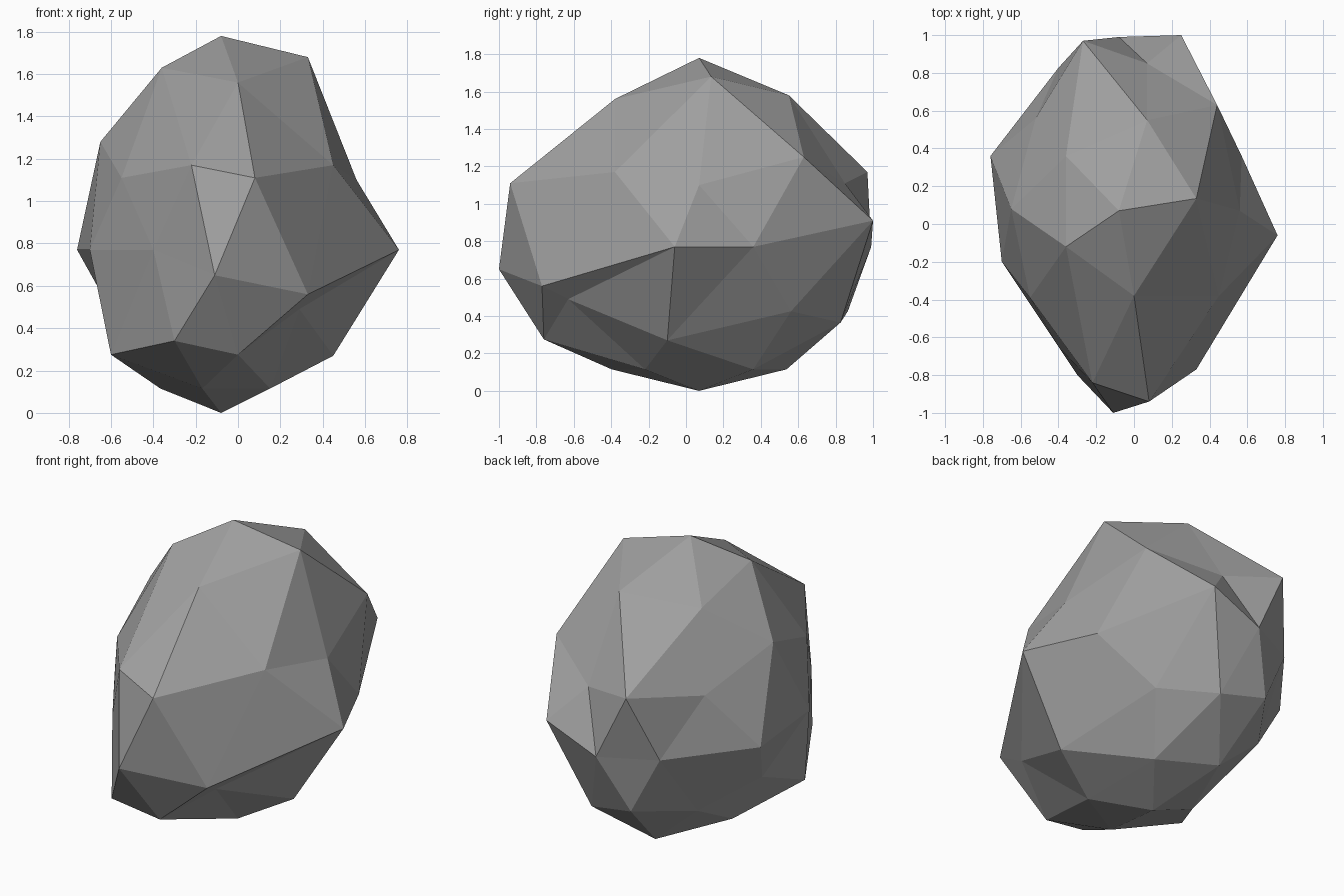
import bpy
from math import cos, sin, radians, sqrt
from mathutils import Vector

default_cube = bpy.data.objects.get("Cube")
if default_cube:
    bpy.data.objects.remove(default_cube, do_unlink=True)

# One flat stone colour
stone_grey = bpy.data.materials.new("stone_grey")
stone_grey.use_nodes = True
colour = (0.35, 0.35, 0.35, 1)
stone_grey.diffuse_color = colour
stone_grey.node_tree.nodes["Principled BSDF"].inputs["Base Color"].default_value = colour

# Boulder: a faceted ball, stretched into an egg, then chipped
bpy.ops.mesh.primitive_ico_sphere_add(subdivisions=2, radius=1)
boulder = bpy.context.object
boulder.name = "boulder"
mesh = boulder.data
mesh.materials.append(stone_grey)

centre = Vector((-0.08, 0.07, 0.77))
egg = Vector((0.545, 0.935, 0.77))
directions = [v.co.normalized() for v in mesh.vertices]
for v, d in zip(mesh.vertices, directions):
    v.co = centre + d * egg


def chip(height, angle, corner):
    """Move the corner that lies at this height and angle on the ball."""
    r = sqrt(max(0, 1 - height * height))
    aim = Vector((r * cos(radians(angle)), r * sin(radians(angle)), height))
    nearest = max(range(len(directions)), key=lambda i: directions[i].dot(aim))
    mesh.vertices[nearest].co = corner


def chip_ring(height, start, step, corners):
    """Move corners counter-clockwise around one ring; None keeps the egg shape."""
    for i, corner in enumerate(corners):
        if corner:
            chip(height, start + i * step, corner)


LOW, MID, HIGH = 0.4472, 0.5257, 0.8507

# Crown
chip(1, 0, (-.08, .07, 1.78))
chip_ring(HIGH, 0, 72, [
    (.33, .135, 1.68), (.07, .55, 1.58), (-.36, .36, 1.52),
    (-.36, -.12, 1.63), (0, -.38, 1.56)])

# Shoulder
chip_ring(MID, 36, 72, [
    (.44, .63, 1.25), (-.27, .97, 1.17), (-.65, .08, 1.28),
    (-.22, -.84, 1.17), (.45, -.38, 1.17)])
chip_ring(LOW, 0, 72, [
    (.56, .07, 1.1), (.07, .85, 1.11), (-.52, .56, 1.1),
    (-.55, -.39, 1.11), (.08, -.94, 1.11)])

# Waist
chip_ring(0, 18, 36, [
    (.57, .36, .77), (.25, 1, .91), (-.08, .99, .77), None,
    (-.76, .36, .77), (-.7, -.2, .77), (-.4, -.65, .77),
    (-.11, -1, .65), (.33, -.77, .56), (.76, -.06, .77)])

# Underside
chip_ring(-LOW, 36, 72, [
    None, None, None, (-.3, -.8, .34), (.29, -.63, .49)])
chip_ring(-MID, 0, 72, [
    (.45, -.1, .27), None, None, (-.6, -.3, .275), (0, -.76, .275)])

# Flat facets
for face in mesh.polygons:
    face.use_smooth = False
mesh.update()
